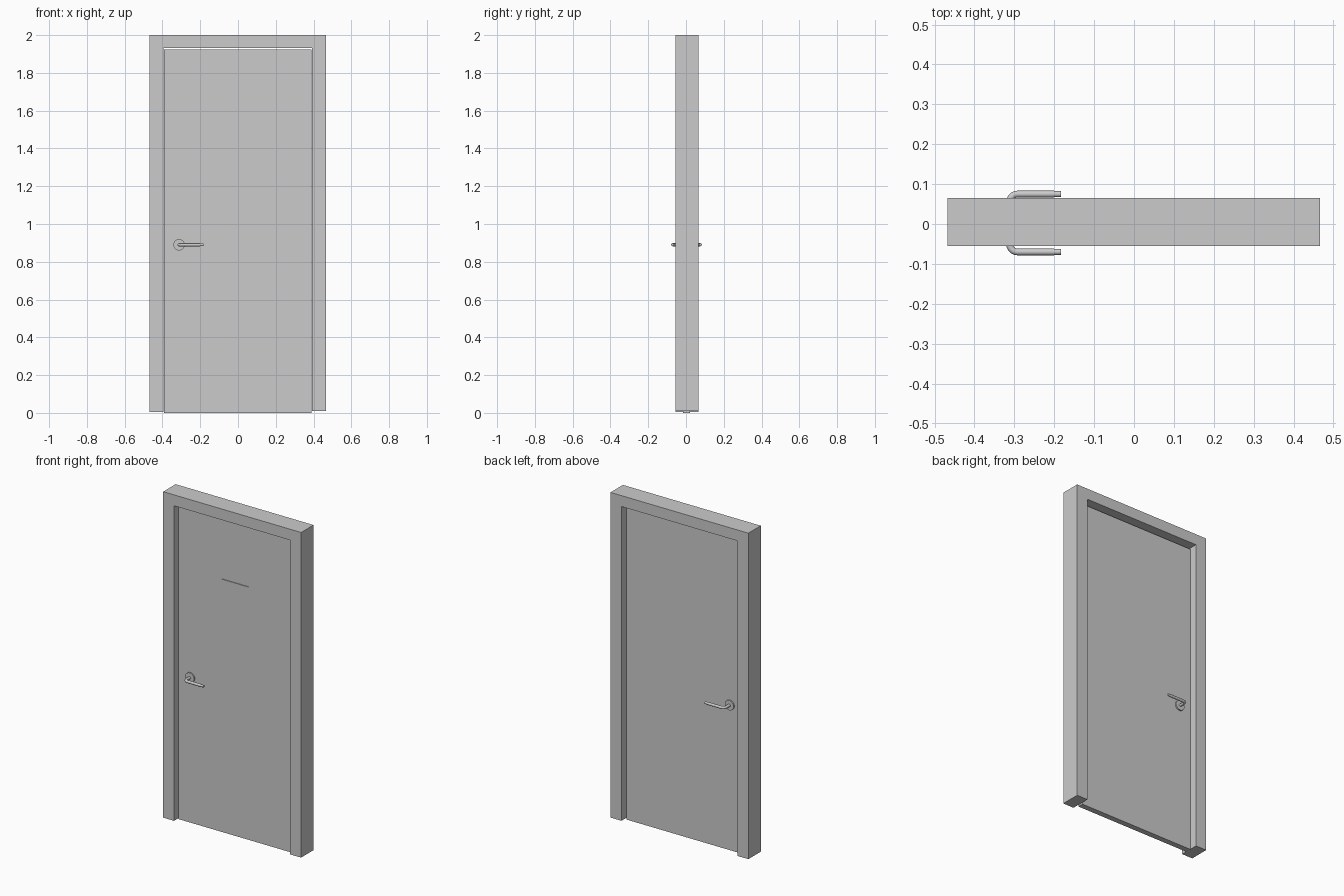
import bpy, math
from math import cos, sin, pi

if "Cube" in bpy.data.objects:
    bpy.data.objects.remove(bpy.data.objects["Cube"])

grey = bpy.data.materials.new("plain grey")
grey.use_nodes = True
colour = (0.6, 0.6, 0.6, 1)
grey.diffuse_color = colour
grey.node_tree.nodes["Principled BSDF"].inputs["Base Color"].default_value = colour


def slab(name, outline, y0, y1):
    """Extrude an x-z outline from y0 to y1."""
    n = len(outline)
    verts = [(x, y, z) for y in (y0, y1) for x, z in outline]
    faces = [tuple(range(n)), tuple(range(2 * n - 1, n - 1, -1))]
    faces += [(i, i + n, (i + 1) % n + n, (i + 1) % n) for i in range(n)]
    mesh = bpy.data.meshes.new(name)
    mesh.from_pydata(verts, [], faces)
    mesh.materials.append(grey)
    obj = bpy.data.objects.new(name, mesh)
    bpy.context.collection.objects.link(obj)
    return obj


def rect(x0, x1, z0, z1):
    return [(x0, z0), (x1, z0), (x1, z1), (x0, z1)]


def tube(name, points, radius):
    """Round bar along a path, with closed ends."""
    curve = bpy.data.curves.new(name, "CURVE")
    curve.dimensions = "3D"
    curve.bevel_depth = radius
    curve.bevel_resolution = 4
    curve.use_fill_caps = True
    spline = curve.splines.new("POLY")
    spline.points.add(len(points) - 1)
    for p, co in zip(spline.points, points):
        p.co = (*co, 1)
    spline.use_smooth = True
    curve.materials.append(grey)
    obj = bpy.data.objects.new(name, curve)
    bpy.context.collection.objects.link(obj)


# Frame: one piece, two jambs and a header
left, right, top = -0.395, 0.392, 1.933
slab("door_frame", [(-0.468, 0.004), (left, 0.004), (left, top), (right, top),
                    (right, 0.009), (0.466, 0.009), (0.466, 2), (-0.468, 2)],
     -0.055, 0.065)

# Leaf, with a narrow open gap under the header
leaf_front, leaf_back = -0.015, 0.02
slab("door_leaf", rect(left + 0.002, right - 0.002, 0, 1.923), leaf_front, leaf_back)

# Thin sign plate on the front
slab("sign_plate", rect(-0.1, 0.083, 1.336, 1.55), leaf_front - 0.004, leaf_front)

# Handle set on each side
hx, hz, bend = -0.312, 0.89, 0.02
for side, face, direction, lever_y in (("front", leaf_front, -1, -0.07),
                                       ("back", leaf_back, 1, 0.075)):
    # Round rose
    bpy.ops.mesh.primitive_cylinder_add(
        vertices=32, radius=0.03, depth=0.008,
        location=(hx, face + direction * 0.004, hz), rotation=(pi / 2, 0, 0))
    rose = bpy.context.object
    rose.name = side + "_handle_rose"
    rose.data.materials.append(grey)
    bpy.ops.object.shade_smooth_by_angle(angle=math.radians(40))

    # Lever with a rounded bend and a slimmer tip
    path = [(hx, face, hz)]
    for i in range(9):
        a = i * pi / 16
        path.append((hx + bend * (1 - cos(a)),
                     lever_y - direction * bend * (1 - sin(a)), hz))
    path.append((-0.2, lever_y, hz))
    tube(side + "_handle_lever", path, 0.0085)
    tube(side + "_handle_tip", [(-0.201, lever_y, hz), (-0.183, lever_y, hz)], 0.0075)
